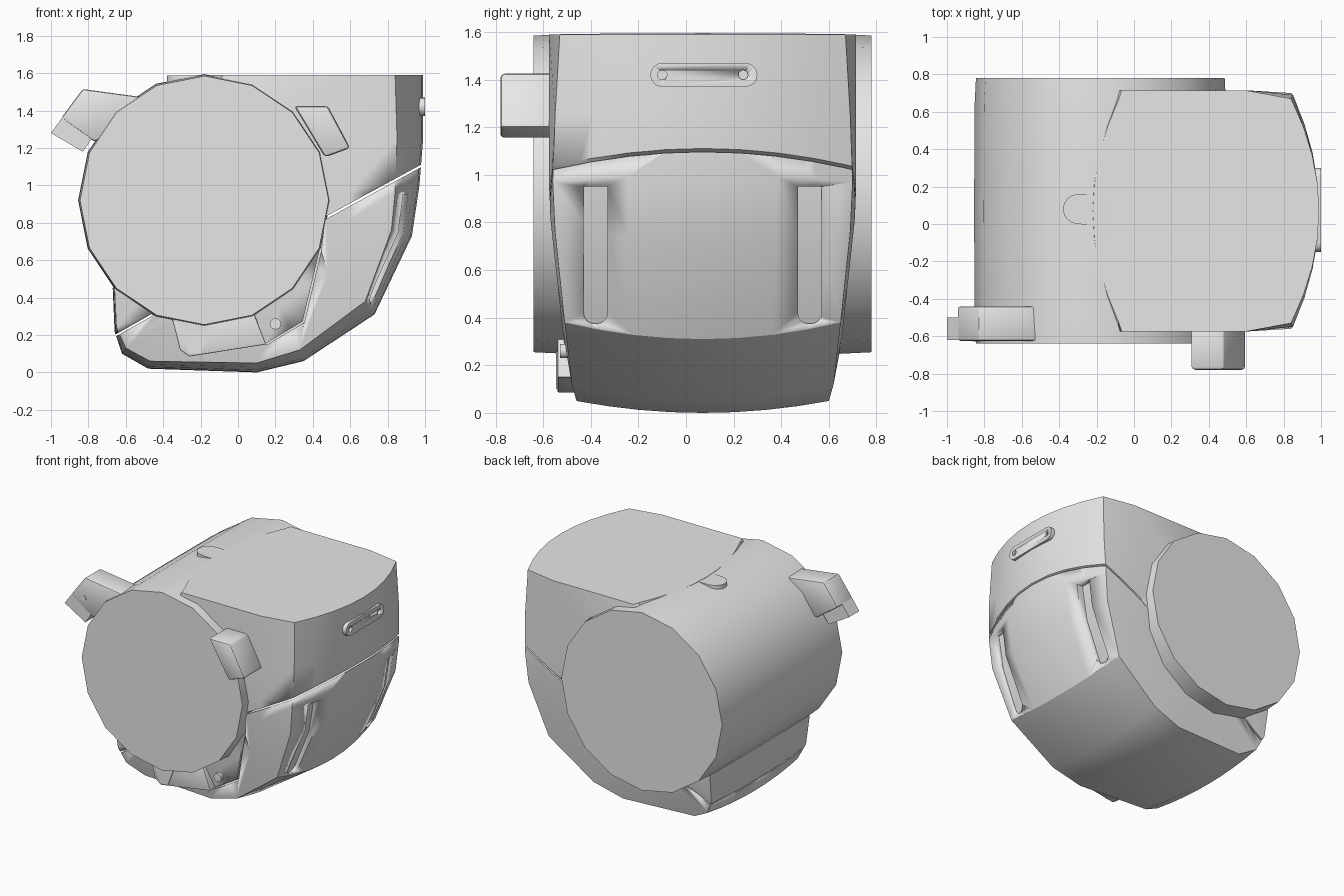
import bpy, bmesh, math
from mathutils import Vector

cube = bpy.data.objects.get("Cube")
if cube:
    bpy.data.objects.remove(cube)

MID = 0.07          # middle plane of the body in y
AXIS = (-0.18, 0.92)  # barrel axis in x, z

grey = bpy.data.materials.new("plain grey")
grey.use_nodes = True
grey.diffuse_color = (0.8, 0.8, 0.8, 1)
grey.node_tree.nodes["Principled BSDF"].inputs["Base Color"].default_value = (0.8, 0.8, 0.8, 1)


def finish(name, bm, angle=30):
    bmesh.ops.recalc_face_normals(bm, faces=bm.faces)
    mesh = bpy.data.meshes.new(name)
    bm.to_mesh(mesh)
    bm.free()
    mesh.materials.append(grey)
    ob = bpy.data.objects.new(name, mesh)
    bpy.context.collection.objects.link(ob)
    bpy.ops.object.select_all(action='DESELECT')
    ob.select_set(True)
    bpy.context.view_layer.objects.active = ob
    bpy.ops.object.shade_smooth_by_angle(angle=math.radians(angle))
    return ob


def prism_mesh(points, y0, y1):
    """Extrude an x-z outline from y0 to y1."""
    bm = bmesh.new()
    face = bm.faces.new([bm.verts.new((x, y0, z)) for x, z in points])
    new = bmesh.ops.extrude_face_region(bm, geom=[face])["geom"]
    bmesh.ops.translate(bm, vec=(0, y1 - y0, 0),
                        verts=[v for v in new if isinstance(v, bmesh.types.BMVert)])
    return bm


def prism(name, points, y0, y1, bevel=0.0):
    bm = prism_mesh(points, y0, y1)
    if bevel:
        bmesh.ops.bevel(bm, geom=bm.edges[:], offset=bevel, segments=2,
                        profile=0.5, affect='EDGES')
    return finish(name, bm)


def cut(target, cutter):
    cutter.hide_render = True
    cutter.hide_viewport = True
    mod = target.modifiers.new(cutter.name, 'BOOLEAN')
    mod.operation = 'DIFFERENCE'
    mod.solver = 'EXACT'
    mod.object = cutter


def seam(target, name, a, b, y0, y1, width=0.01):
    """Cut a narrow groove along the x-z line a-b."""
    a, b = Vector(a), Vector(b)
    d = (b - a).normalized() * width / 2
    n = Vector((-d.y, d.x))
    cut(target, prism(name, [a + n, a - n, b - n, b + n], y0, y1))


# Body shell: outer x, z, then corner x, z and corner half width
rows = [
    (0.99, 1.59, 0.84, 1.59, 0.60), (0.99, 1.25, 0.85, 1.25, 0.62),
    (0.97, 1.00, 0.84, 0.97, 0.63), (0.93, 0.73, 0.82, 0.76, 0.62),
    (0.73, 0.31, 0.68, 0.38, 0.58), (0.35, 0.06, 0.33, 0.12, 0.55),
    (0.10, 0.00, 0.10, 0.05, 0.53), (-0.48, 0.02, -0.47, 0.06, 0.50),
    (-0.62, 0.10, -0.60, 0.13, 0.53), (-0.66, 0.22, -0.65, 0.24, 0.56),
    (-0.67, 0.45, -0.66, 0.45, 0.59), (-0.56, 0.60, -0.56, 0.60, 0.60),
    (-0.22, 1.59, -0.08, 1.59, 0.60),
]
bm = bmesh.new()
grid = []
for ox, oz, ex, ez, w in rows:
    half = []
    for t in (0.25, 0.5, 0.75, 1):
        half.append((ox + (ex - ox) * t * t, w * t, oz + (ez - oz) * t * t))
    k = 0.28
    ix = ex + (AXIS[0] + 0.15 - ex) * k
    iz = ez if ez == 1.59 else ez + (AXIS[1] - ez) * k
    half.append((ix, min(0.645, 0.55 + 0.11 * iz), iz))
    ring = [(x, -y, z) for x, y, z in reversed(half)] + [(ox, 0, oz)] + half
    grid.append([bm.verts.new((x, y + MID, z)) for x, y, z in ring])
for i, ring in enumerate(grid):
    nxt = grid[(i + 1) % len(grid)]
    for j in range(len(ring) - 1):
        bm.faces.new((ring[j], ring[j + 1], nxt[j + 1], nxt[j]))
for side, j in ((-1, 0), (1, -1)):
    hub = bm.verts.new((AXIS[0], MID + side * 0.645, AXIS[1]))
    for i, ring in enumerate(grid):
        bm.faces.new((ring[j], grid[(i + 1) % len(grid)][j], hub))
body = finish("body_shell", bm, 28)

# Panel seams
seam(body, "visor_seam_cutter", (0.43, 0.805), (1.1, 1.17), -0.8, 0.9, 0.012)
seam(body, "chin_seam_cutter", (-0.72, 0.16), (-0.42, 0.33), -0.8, 0.9)
front_line = [(0.46, 0.82), (0.44, 0.65), (0.35, 0.27), (0.15, 0.15)]
for n, (a, b) in enumerate(zip(front_line, front_line[1:])):
    seam(body, "front_seam_cutter_%d" % n, a, b, -0.8, -0.42)

# Two long slots, rounded at the bottom
for n, y in enumerate((-0.38, 0.52)):
    sb = prism_mesh([(0.86, 0.95), (0.82, 0.7), (0.69, 0.375), (1.1, 0.375), (1.1, 0.95)],
                    y - 0.05, y + 0.05)
    low = [e for e in sb.edges if all(v.co.z < 0.4 for v in e.verts)
           and abs(e.verts[0].co.x - e.verts[1].co.x) > 0.1]
    bmesh.ops.bevel(sb, geom=low, offset=0.045, segments=4, profile=0.5, affect='EDGES')
    cut(body, finish("slot_cutter_%d" % n, sb))

# Side barrel with a slight bulge and flat ends
bm = bmesh.new()
rings = []
for y, r in ((-0.64, 0.665), (-0.5, 0.672), (MID, 0.675), (0.64, 0.672), (0.78, 0.665)):
    rings.append([bm.verts.new((AXIS[0] + r * math.sin(a), y, AXIS[1] + r * math.cos(a)))
                  for a in (math.tau * i / 16 for i in range(16))])
for p, q in zip(rings, rings[1:]):
    for i in range(16):
        bm.faces.new((p[i], p[(i + 1) % 16], q[(i + 1) % 16], q[i]))
bm.faces.new(rings[0])
bm.faces.new(rings[-1])
finish("side_barrel", bm, 40)


def disc(name, centre, radius, depth, along):
    """Short cylinder along x or y."""
    b = bmesh.new()
    bmesh.ops.create_cone(b, cap_ends=True, segments=20, radius1=radius,
                          radius2=radius, depth=depth)
    turn = Vector((0, 0, 1)).rotation_difference(Vector(along)).to_matrix()
    bmesh.ops.rotate(b, cent=(0, 0, 0), matrix=turn, verts=b.verts)
    bmesh.ops.translate(b, vec=centre, verts=b.verts)
    return finish(name, b)


# Front latch block and rear bracket with its hinge tab
prism("front_latch", [(0.3, 1.425), (0.48, 1.425), (0.6, 1.2), (0.465, 1.15)],
      -0.78, -0.55, 0.018)
prism("bracket_arm", [(-0.5, 1.47), (-0.83, 1.515), (-0.945, 1.36), (-0.77, 1.235), (-0.55, 1.3)],
      -0.625, -0.44, 0.012)
prism("bracket_tab", [(-0.92, 1.39), (-1.0, 1.28), (-0.83, 1.18), (-0.76, 1.28)], -0.62, -0.5)
disc("bracket_pin", (-0.84, -0.624, 1.36), 0.02, 0.01, (0, 1, 0))

# Chin plate and button on the front
prism("chin_plate", [(-0.36, 0.32), (-0.31, 0.12), (-0.26, 0.085), (0.15, 0.15), (0.08, 0.33)],
      -0.54, -0.4, 0.006)
prism("chin_tongue", [(-0.33, 0.28), (-0.26, 0.1), (-0.2, 0.1), (-0.13, 0.28)], -0.547, -0.5)
disc("chin_button", (0.2, -0.505, 0.26), 0.03, 0.05, (0, 1, 0))

# Pill shaped strap plate with two holes
bm = bmesh.new()
outline = []
for centre, start in ((0.25, -90), (-0.1, 90)):
    for i in range(9):
        a = math.radians(start + i * 22.5)
        outline.append(bm.verts.new((0.95, centre + 0.05 * math.cos(a), 1.42 + 0.05 * math.sin(a))))
face = bm.faces.new(outline)
new = bmesh.ops.extrude_face_region(bm, geom=[face])["geom"]
bmesh.ops.translate(bm, vec=(0.05, 0, 0), verts=[v for v in new if isinstance(v, bmesh.types.BMVert)])
strap = finish("strap_plate", bm)
for n, y in enumerate((-0.1, 0.24)):
    cut(strap, disc("strap_hole_cutter_%d" % n, (1.0, y, 1.42), 0.02, 0.04, (1, 0, 0)))

# Small tongue at the edge of the flat top
bm = bmesh.new()
tongue = [(-0.05, 0.165), (-0.05, -0.02), (-0.3, 0.0)]
tongue += [(-0.3 - 0.08 * math.sin(a), 0.08 - 0.08 * math.cos(a))
           for a in (math.pi * i / 8 for i in range(1, 9))]
face = bm.faces.new([bm.verts.new((x, y, 1.5)) for x, y in tongue])
new = bmesh.ops.extrude_face_region(bm, geom=[face])["geom"]
bmesh.ops.translate(bm, vec=(0, 0, 0.088), verts=[v for v in new if isinstance(v, bmesh.types.BMVert)])
finish("top_tongue", bm)
